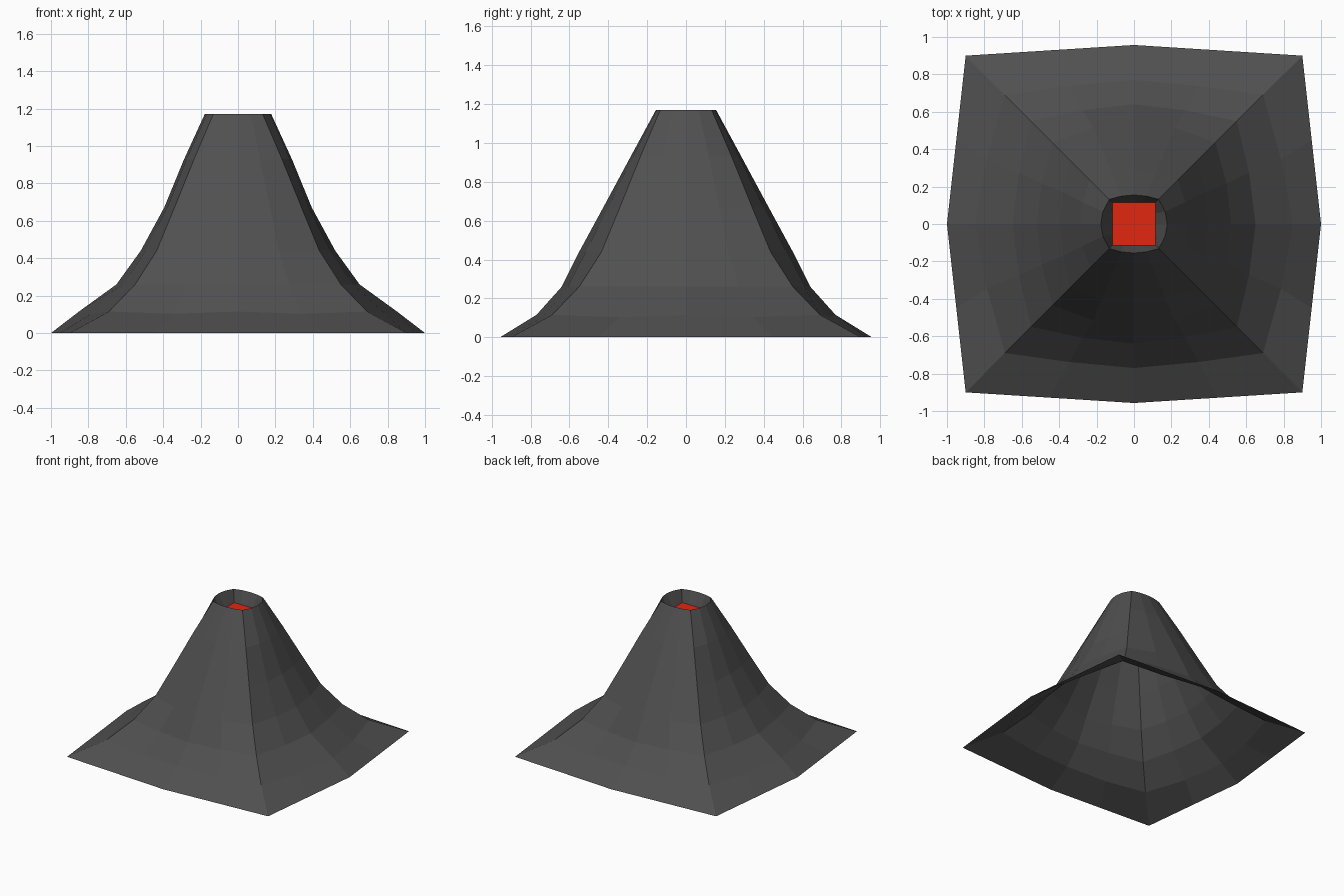
import bpy, bmesh

if "Cube" in bpy.data.objects:
    bpy.data.objects.remove(bpy.data.objects["Cube"])


def material(name, color):
    m = bpy.data.materials.new(name)
    m.diffuse_color = color
    m.use_nodes = True
    m.node_tree.nodes["Principled BSDF"].inputs["Base Color"].default_value = m.diffuse_color
    return m


def ring(corner, mid_x, mid_y, bulge, z, dip=0.0):
    """Square loop of 16 points whose sides bow outward to mid_x / mid_y."""
    pts = []
    steps = [(-1, 0), (-0.5, bulge), (0, 1), (0.5, bulge)]
    for side in range(4):
        for t, b in steps:
            a = corner * t
            mid = mid_y if side % 2 == 0 else mid_x
            d = corner + (mid - corner) * b
            zz = z - (dip if abs(t) == 0.5 else 0)
            pts.append([(a, -d, zz), (d, a, zz), (-a, d, zz), (-d, -a, zz)][side])
    return pts


def loft(name, rings, mat, cap=False):
    bm = bmesh.new()
    loops = [[bm.verts.new(p) for p in r] for r in rings]
    for lo, hi in zip(loops, loops[1:]):
        n = len(lo)
        for i in range(n):
            j = (i + 1) % n
            bm.faces.new((lo[i], lo[j], hi[j], hi[i]))
    if cap:
        bm.faces.new(loops[-1])
    me = bpy.data.meshes.new(name)
    bm.to_mesh(me)
    bm.free()
    me.materials.append(mat)
    ob = bpy.data.objects.new(name, me)
    bpy.context.collection.objects.link(ob)
    return ob


rock = material("rock", (0.08, 0.08, 0.08, 1))
red = material("lava", (0.75, 0.02, 0.005, 1))

# Mountain slope, open underneath: corner, mid x, mid y, bulge, z, dip
slope = [
    (0.90, 1.00, 0.957, 0.50, 0.00, 0.0),
    (0.69, 0.85, 0.77, 0.60, 0.115, 0.012),
    (0.55, 0.65, 0.64, 0.65, 0.26, 0.0),
    (0.435, 0.52, 0.55, 0.70, 0.44, 0.0),
    (0.34, 0.395, 0.425, 0.70, 0.67, 0.0),
    (0.235, 0.288, 0.285, 0.75, 0.93, 0.0),
    (0.132, 0.178, 0.155, 0.75, 1.17, 0.0),
]
# Crater wall funnels from the rim down to the lava square
crater = [(0.115, 0.115, 0.115, 1.0, 1.07, 0.0)]
loft("volcano_slope", [ring(*r) for r in slope + crater], rock)

# Lava pool
loft("lava_pool", [ring(*crater[0])], red, cap=True)
